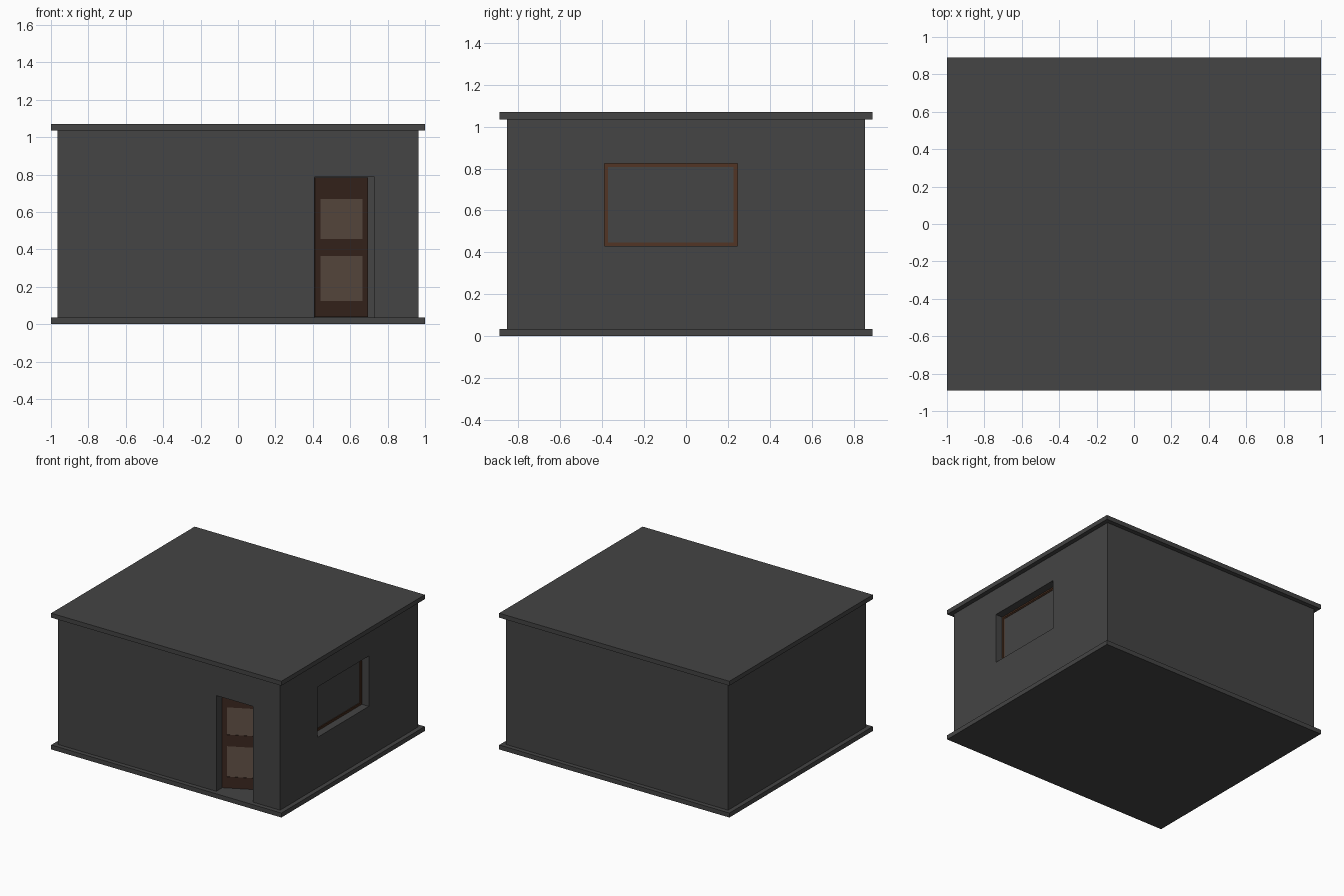
import bpy, bmesh, math
from mathutils import Vector

if "Cube" in bpy.data.objects:
    bpy.data.objects.remove(bpy.data.objects["Cube"])


def material(name, rgb):
    m = bpy.data.materials.new(name)
    m.diffuse_color = (*rgb, 1)
    m.use_nodes = True
    m.node_tree.nodes["Principled BSDF"].inputs["Base Color"].default_value = m.diffuse_color
    return m


GREY = material("dark grey plaster", (0.058, 0.058, 0.058))
WOOD = material("dark brown wood", (0.045, 0.021, 0.014))
GLASS = material("brown tinted glass", (0.123, 0.083, 0.062))
FRAME = material("window brown", (0.085, 0.036, 0.018))


def boxes(name, mat, *spans):
    """One object made of boxes, each (x0, x1, y0, y1, z0, z1)."""
    bm = bmesh.new()
    for x0, x1, y0, y1, z0, z1 in spans:
        verts = bmesh.ops.create_cube(bm, size=1)["verts"]
        for v in verts:
            v.co = Vector((x0 + (v.co.x + .5) * (x1 - x0),
                           y0 + (v.co.y + .5) * (y1 - y0),
                           z0 + (v.co.z + .5) * (z1 - z0)))
    me = bpy.data.meshes.new(name)
    bm.to_mesh(me)
    bm.free()
    me.materials.append(mat)
    ob = bpy.data.objects.new(name, me)
    bpy.context.collection.objects.link(ob)
    return ob


def cut(ob, span):
    """Subtract a box from an object."""
    cutter = boxes("cutter", GREY, span)
    cutter.hide_render = True
    mod = ob.modifiers.new("cut", 'BOOLEAN')
    mod.operation = 'DIFFERENCE'
    mod.solver = 'EXACT'
    mod.object = cutter
    bpy.context.view_layer.objects.active = ob
    bpy.ops.object.modifier_apply(modifier=mod.name)
    bpy.data.objects.remove(cutter)


# Floor and roof slabs
boxes("floor_slab", GREY, (-1, 1, -.89, .89, 0, .035))
boxes("roof_slab", GREY, (-1, 1, -.89, .89, 1.035, 1.07))

# Hollow walls with a doorway and a window opening
T = .07
walls = boxes("walls", GREY, (-.965, .965, -.855, .855, .035, 1.035))
cut(walls, (-.965 + T, .965 - T, -.855 + T, .855 - T, -.1, 1.2))
cut(walls, (.41, .73, -1, -.7, -.1, .787))
cut(walls, (.8, 1.1, -.39, .245, .43, .825))


def rim(name, mat, x0, x1, y0, y1, z0, z1, w):
    """Rectangular frame in the yz plane with bar width w."""
    return boxes(name, mat,
                 (x0, x1, y0, y0 + w, z0, z1), (x0, x1, y1 - w, y1, z0, z1),
                 (x0, x1, y0 + w, y1 - w, z0, z0 + w),
                 (x0, x1, y0 + w, y1 - w, z1 - w, z1))


# Window: outer frame, inner sash and pane
rim("window_frame", FRAME, .885, .905, -.39, .245, .43, .825, .01)
rim("window_sash", FRAME, .887, .901, -.38, .235, .44, .815, .008)
boxes("window_pane", GREY, (.891, .897, -.372, .227, .448, .807))

# Door, hinged on its left edge and standing ajar
D, W, H0, H1 = .022, .318, .037, .785
s0, s1 = .034, .286
rails = [(H0, .125), (.365, .455), (.67, H1)]
door = boxes("door", WOOD, (0, s0, 0, D, H0, H1), (s1, W, 0, D, H0, H1),
             *[(s0, s1, 0, D, a, b) for a, b in rails])
panes = boxes("door_panes", GLASS,
              *[(s0, s1, .003, D - .003, rails[i][1], rails[i + 1][0])
                for i in range(2)])
for ob in (door, panes):
    ob.location = (.412, -.785, 0)
    ob.rotation_euler.z = math.radians(27)
